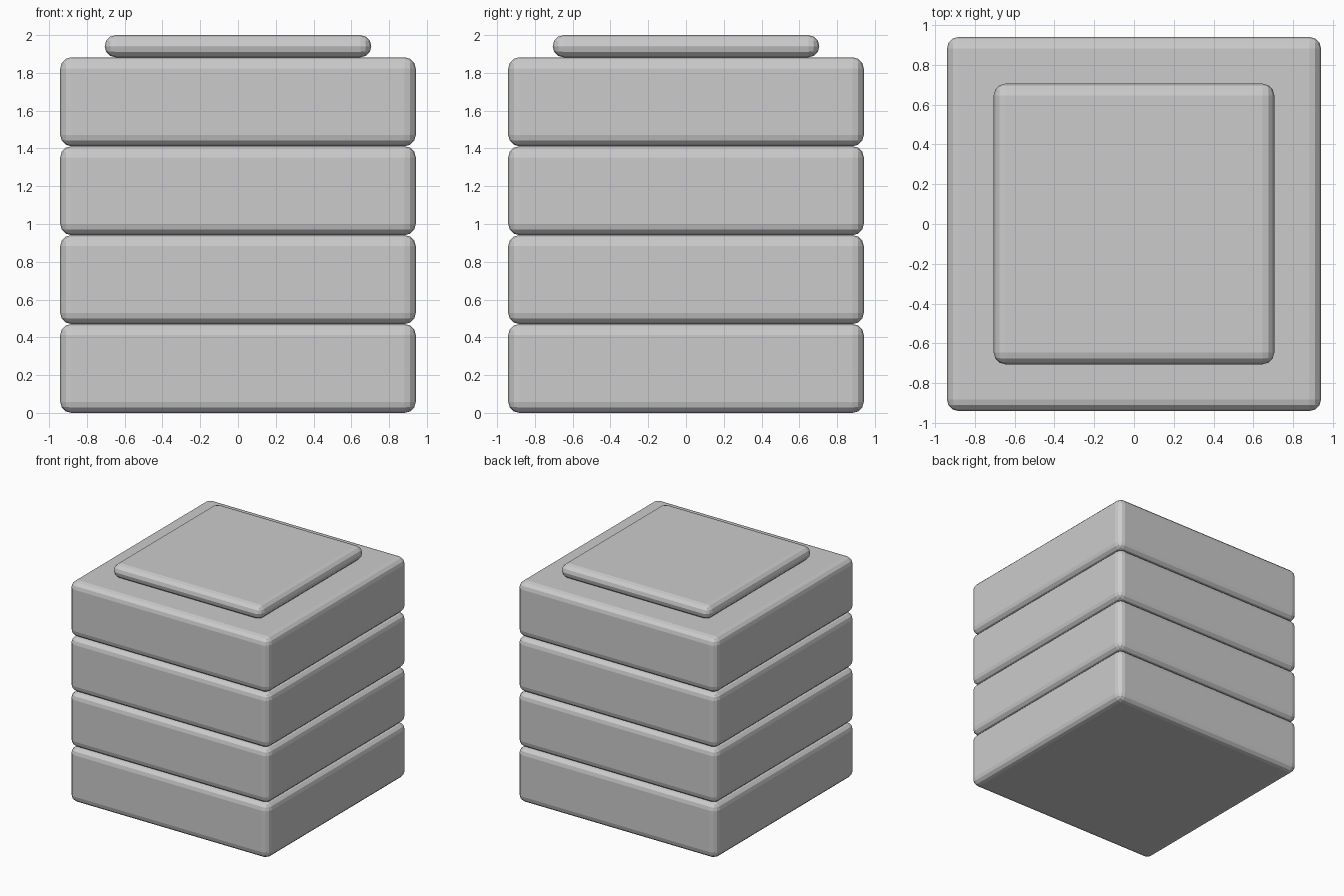
import bpy

if "Cube" in bpy.data.objects:
    bpy.data.objects.remove(bpy.data.objects["Cube"])

U = 2 / 8.5  # module: four slabs of 2 units plus a half-unit cap


def rounded_slab(name, width, height, z_bottom):
    bpy.ops.mesh.primitive_cube_add(size=1, location=(0, 0, z_bottom + height / 2))
    ob = bpy.context.object
    ob.name = name
    ob.scale = (width, width, height)
    bpy.ops.object.transform_apply(location=False, rotation=False, scale=True)
    bevel = ob.modifiers.new("rounded_edges", 'BEVEL')
    bevel.width = 0.249 * U
    bevel.segments = 3
    bevel.limit_method = 'ANGLE'
    return ob


# Stacked body slabs
for i in range(4):
    rounded_slab(f"body_slab_{i + 1}", 8 * U, 2 * U, i * 2 * U)

# Thin cap on top
rounded_slab("top_cap", 6 * U, 0.5 * U, 8 * U)
